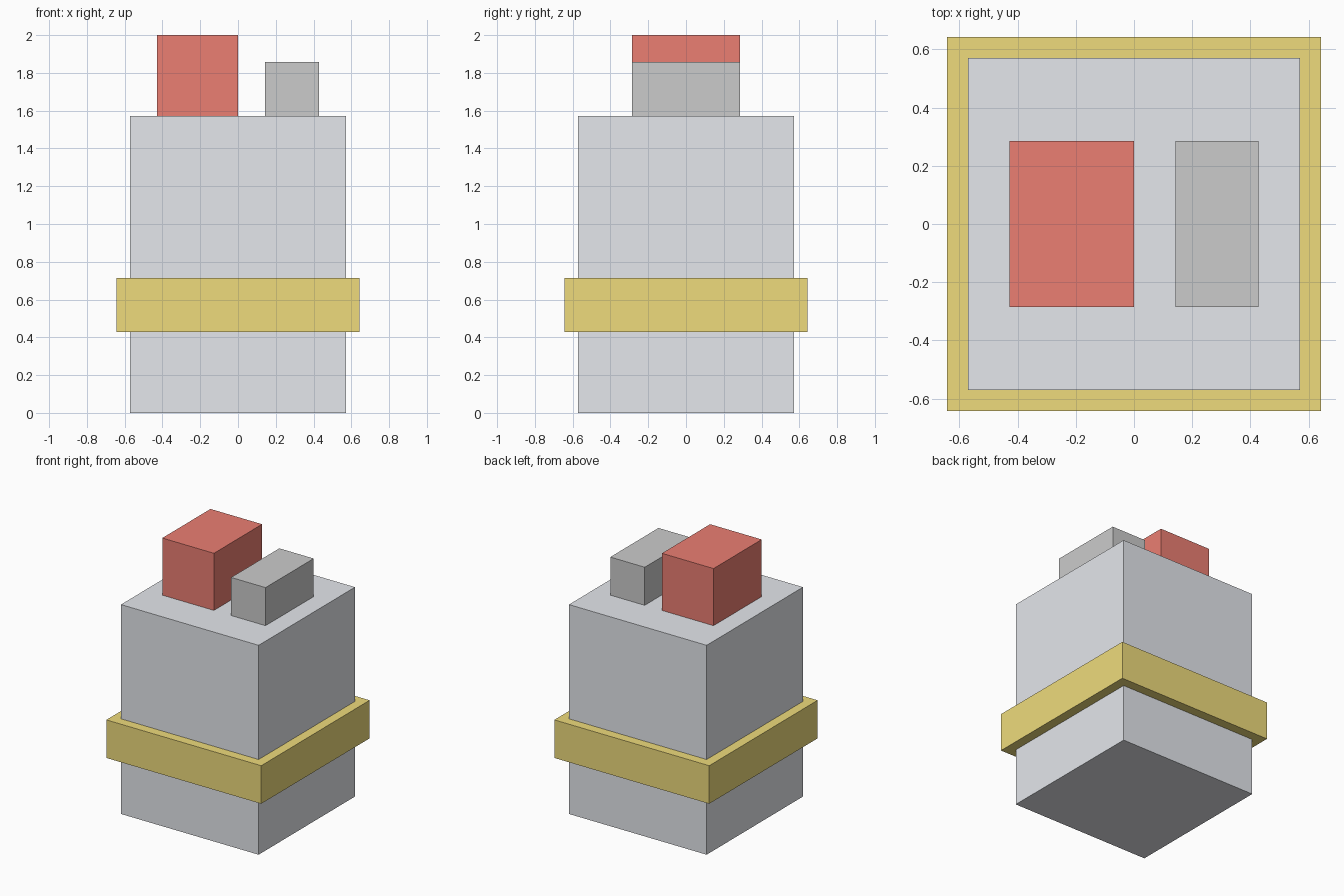
import bpy

if "Cube" in bpy.data.objects:
    bpy.data.objects.remove(bpy.data.objects["Cube"])

U = 2 / 14  # model grid step: the whole model is 14 steps tall


def material(name, rgb):
    mat = bpy.data.materials.new(name)
    mat.diffuse_color = (*rgb, 1)
    mat.use_nodes = True
    mat.node_tree.nodes["Principled BSDF"].inputs["Base Color"].default_value = mat.diffuse_color
    return mat


def box(name, x, y, z, mat=None):
    """Box from (min, max) ranges given in grid steps."""
    size = [(b - a) * U for a, b in (x, y, z)]
    centre = [(a + b) / 2 * U for a, b in (x, y, z)]
    bpy.ops.mesh.primitive_cube_add(size=1, location=centre)
    obj = bpy.context.object
    obj.name = name
    obj.scale = size
    bpy.ops.object.transform_apply(location=False, rotation=False, scale=True)
    if mat:
        obj.data.materials.append(mat)
    return obj


steel = material("steel", (0.78, 0.80, 0.84))
gold = material("gold", (0.86, 0.71, 0.20))
red = material("red", (0.83, 0.21, 0.17))

# Main casing with a raised band around it
box("body", (-4, 4), (-4, 4), (0, 11), steel)
box("band", (-4.5, 4.5), (-4.5, 4.5), (3, 5), gold)

# Blocks on top
box("red_top_block", (-3, 0), (-2, 2), (11, 14), red)
box("grey_top_block", (1, 3), (-2, 2), (11, 13))
